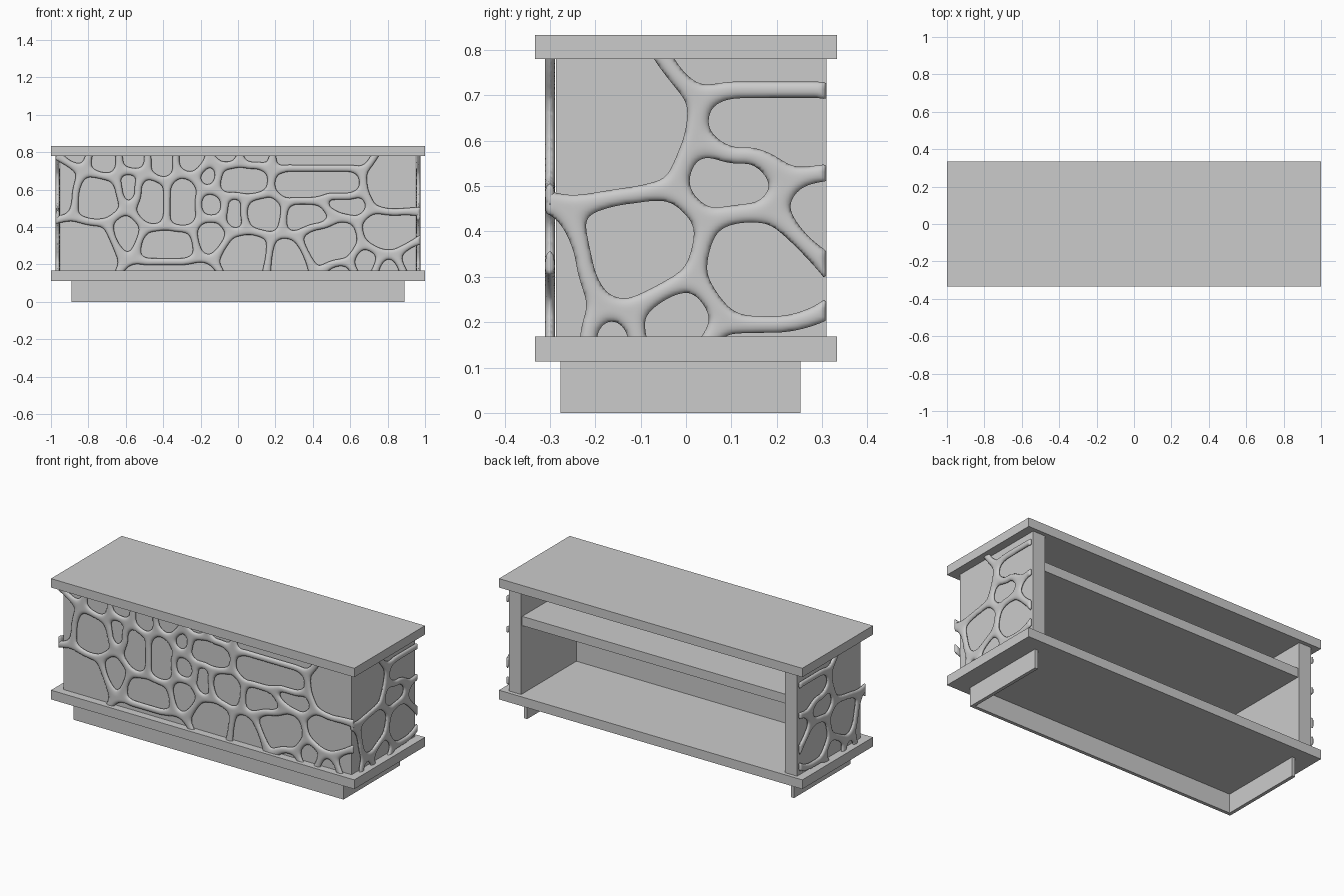
import bpy, bmesh, math

if "Cube" in bpy.data.objects:
    bpy.data.objects.remove(bpy.data.objects["Cube"])


def box(name, x0, x1, y0, y1, z0, z1, mirror=False):
    bm = bmesh.new()
    bmesh.ops.create_cube(bm, size=1)
    for v in bm.verts:
        v.co = ((x0 + x1) / 2 + v.co.x * (x1 - x0),
                (y0 + y1) / 2 + v.co.y * (y1 - y0),
                (z0 + z1) / 2 + v.co.z * (z1 - z0))
    return finish(name, bm, mirror)


def finish(name, bm, mirror=False):
    bmesh.ops.recalc_face_normals(bm, faces=bm.faces)
    me = bpy.data.meshes.new(name)
    bm.to_mesh(me)
    bm.free()
    ob = bpy.data.objects.new(name, me)
    bpy.context.collection.objects.link(ob)
    if mirror:
        ob.modifiers.new("mirror", 'MIRROR')
    return ob


# Organic lattice: struts run along the borders between rounded cells.
# Each cell is (u, z, radius, half length): + is a wide cell, - a tall one.
HALF, FILLET, DEPTH, STEP = 0.018, 0.011, 0.011, 0.0065


def strut(u, z, cells):
    ds = []
    for c in cells:
        h = c[3] if len(c) > 3 else 0
        du, dz = abs(u - c[0]), abs(z - c[1])
        if h > 0:
            du = max(0, du - h)
        else:
            dz = max(0, dz + h)
        ds.append(math.hypot(du, dz) - c[2])
    ds.sort()
    s = sum(math.exp((ds[0] - d) / 2 / FILLET) for d in ds[1:8])
    return HALF + FILLET * math.log(s)


def lattice(name, cells, u0, u1, place, mirror=False):
    z0, z1 = 0.14, 0.805
    nu, nz = round((u1 - u0) / STEP), round((z1 - z0) / STEP)
    pos, val = {}, {}
    for i in range(nu + 1):
        for j in range(nz + 1):
            u, z = u0 + (u1 - u0) * i / nu, z0 + (z1 - z0) * j / nz
            pos[i, j] = (u, z)
            val[i, j] = min(strut(u, z, cells), u - u0, u1 - u)
    bm = bmesh.new()
    verts = {}

    def vert(key, u, z, off):
        if key not in verts:
            verts[key] = bm.verts.new(place(u, z, off))
        return verts[key]

    for side in (-1, 1):
        for i in range(nu):
            for j in range(nz):
                ring = [(i, j), (i + 1, j), (i + 1, j + 1), (i, j + 1)]
                face = []
                for a, b in zip(ring, ring[1:] + ring[:1]):
                    fa, fb = val[a], val[b]
                    if fa > 0:
                        q = 1 - min(1, fa / HALF)
                        face.append(vert((a, side), *pos[a], side * DEPTH * math.sqrt(1 - q * q)))
                    if (fa > 0) != (fb > 0):
                        t = fa / (fa - fb)
                        (ua, za), (ub, zb) = pos[a], pos[b]
                        face.append(vert((min(a, b), max(a, b)), ua + (ub - ua) * t, za + (zb - za) * t, 0))
                if len(face) > 2:
                    bm.faces.new(face if side < 0 else face[::-1])
    for f in bm.faces:
        f.smooth = True
    return finish(name, bm, mirror)


# Counter slabs
box("counter_top", -1, 1, -.333, .333, .78, .833)
box("base_slab", -1, 1, -.333, .333, .113, .168)

# Recessed plinth, open at the back
box("plinth_front", -.89, .89, -.277, -.257, 0, .113)
box("plinth_side", .87, .89, -.257, .253, 0, .113, True)

# Body panels and inner shelf
box("front_panel", -.95, .95, -.287, -.21, .168, .78)
box("side_panel", .87, .95, -.21, .31, .168, .78, True)
box("shelf", -.87, .87, -.21, .3, .575, .63)

front_cells = [
    (-.88, .79, .05), (-.95, .62, .07, -.06), (-.75, .55, .11), (-.71, .75, .06),
    (-.56, .76, .06), (-.58, .62, .045, -.03), (-.41, .74, .055, -.03),
    (-.46, .54, .075, -.05), (-.3, .53, .075, -.05), (-.25, .76, .06),
    (-.14, .52, .06), (-.15, .67, .05), (-.06, .79, .05), (.02, .645, .075, .06),
    (-.02, .48, .045, -.04), (.14, .48, .08, .02), (.43, .63, .08, .15),
    (.11, .79, .05, .03), (.45, .79, .07, .2), (.84, .65, .16),
    (.57, .53, .05, .06), (.37, .46, .07, .05),
    (-.6, .36, .09), (-.82, .29, .12, .06), (-.39, .31, .07, .08), (-.14, .35, .08),
    (.03, .26, .09, .03), (-.36, .13, .06, .16), (.49, .32, .1, .04),
    (.27, .23, .09), (.82, .38, .09, .05), (.68, .22, .06), (.55, .15, .05),
    (.8, .17, .05), (.95, .24, .07)]
side_cells = [
    (-.16, .64, .16), (.18, .8, .07, .14), (.2, .62, .075, .08), (.1, .53, .06, .03),
    (-.11, .37, .105, .01), (.17, .31, .1, .02), (.31, .43, .08), (-.01, .2, .07),
    (-.3, .25, .07, -.08), (-.17, .16, .03), (.2, .12, .06, .1)]

# Decorative lattice on front and both ends
lattice("front_lattice", front_cells, -.975, .975, lambda u, z, o: (u, -.3 + o, z))
lattice("side_lattice", side_cells, -.31, .31, lambda u, z, o: (.964 + o, u, z), True)
